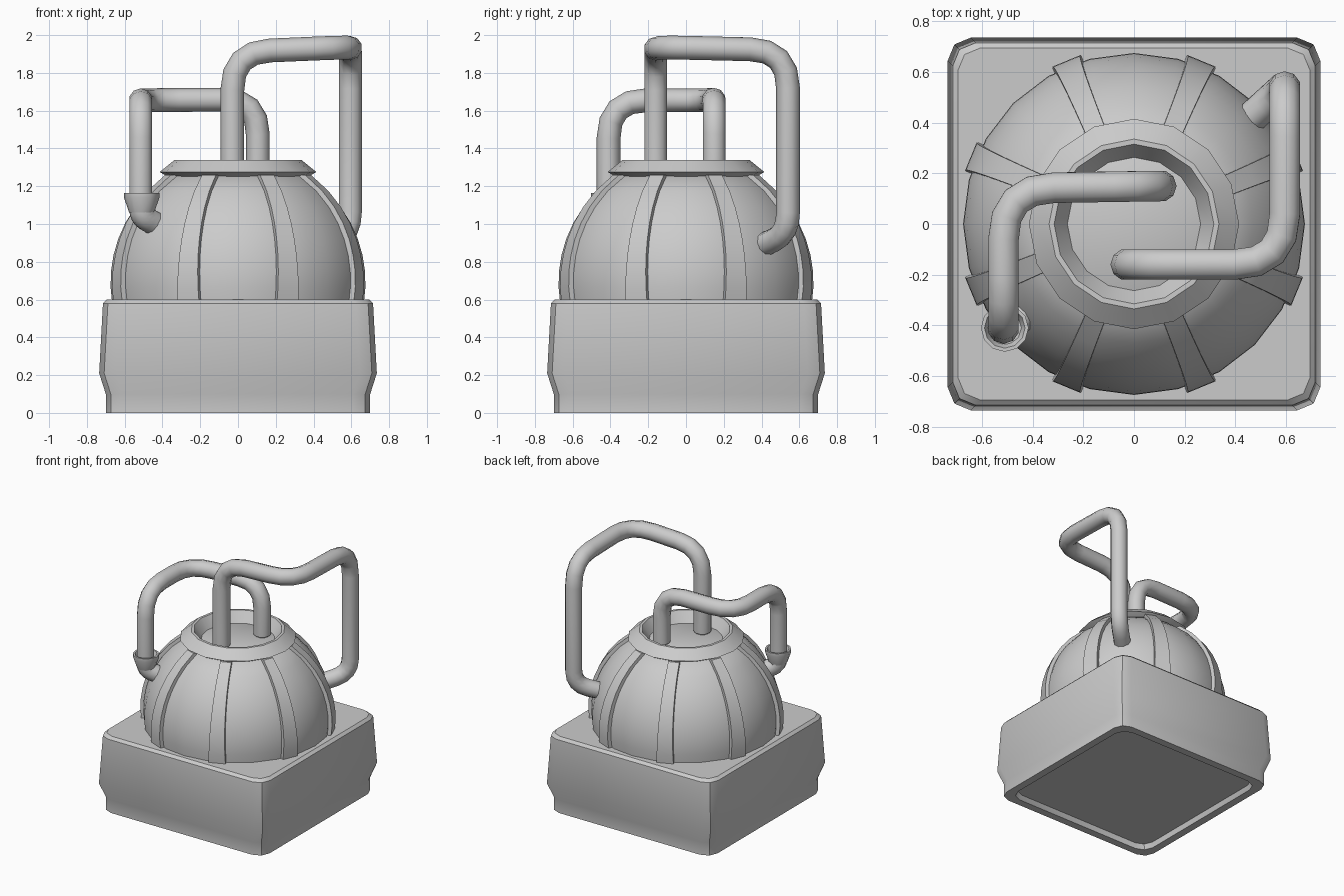
import bpy, bmesh, math
from mathutils import Vector

cube = bpy.data.objects.get("Cube")
if cube:
    bpy.data.objects.remove(cube, do_unlink=True)

GREY = (0.6, 0.6, 0.6, 1)
mat = bpy.data.materials.new("light grey")
mat.use_nodes = True
mat.diffuse_color = GREY
mat.node_tree.nodes["Principled BSDF"].inputs["Base Color"].default_value = GREY


def finish(name, mesh, angle=35):
    """Link a mesh, give it the material and smooth it, keeping hard edges."""
    ob = bpy.data.objects.new(name, mesh)
    bpy.context.collection.objects.link(ob)
    mesh.materials.clear()
    mesh.materials.append(mat)
    bpy.ops.object.select_all(action='DESELECT')
    ob.select_set(True)
    bpy.context.view_layer.objects.active = ob
    bpy.ops.object.shade_smooth_by_angle(angle=math.radians(angle))
    return ob


def loft(name, rings, angle=35, cap_start=True, cap_end=True):
    """Skin a list of equal-length closed rings."""
    bm = bmesh.new()
    loops = [[bm.verts.new(p) for p in ring] for ring in rings]
    n = len(loops[0])
    for a, b in zip(loops, loops[1:]):
        for i in range(n):
            j = (i + 1) % n
            bm.faces.new((a[i], a[j], b[j], b[i]))
    if cap_start:
        bm.faces.new(loops[0][::-1])
    if cap_end:
        bm.faces.new(loops[-1])
    bmesh.ops.recalc_face_normals(bm, faces=bm.faces)
    mesh = bpy.data.meshes.new(name)
    bm.to_mesh(mesh)
    bm.free()
    return finish(name, mesh, angle)


def circle(r, z, n, x=0, y=0):
    return [(x + r * math.cos(math.tau * i / n), y + r * math.sin(math.tau * i / n), z)
            for i in range(n)]


def rounded_square(h, z, c=0.09):
    """Square ring of half-width h with two-facet rounded corners."""
    ring = []
    for k in range(4):
        for s in range(3):
            a = math.pi / 2 * (k + s / 2)
            q = math.pi / 2 * k + math.pi / 4
            cx = (h - c) * math.copysign(1, math.cos(q))
            cy = (h - c) * math.copysign(1, math.sin(q))
            ring.append((cx + c * math.cos(a), cy + c * math.sin(a), z))
    return ring


def fillet(corners, radius, steps=4):
    """Round the inner corners of a polyline."""
    pts = [Vector(p) for p in corners]
    path = [pts[0]]
    for a, b, c in zip(pts, pts[1:], pts[2:]):
        d = min(radius, (a - b).length * 0.48, (c - b).length * 0.48)
        p, q = b + (a - b).normalized() * d, b + (c - b).normalized() * d
        for i in range(steps + 1):
            t = i / steps
            path.append(p * (1 - t) ** 2 + b * 2 * t * (1 - t) + q * t * t)
    return path + [pts[-1]]


def tube(name, corners, r, bend):
    path = fillet(corners, bend)
    cu = bpy.data.curves.new(name, 'CURVE')
    cu.dimensions = '3D'
    cu.bevel_depth = r
    cu.bevel_resolution = 3
    cu.use_fill_caps = True
    sp = cu.splines.new('POLY')
    sp.points.add(len(path) - 1)
    for pt, p in zip(sp.points, path):
        pt.co = (*p, 1)
    tmp = bpy.data.objects.new(name + "_path", cu)
    mesh = bpy.data.meshes.new_from_object(tmp)
    bpy.data.objects.remove(tmp)
    return finish(name, mesh, 50)


# Square base with a flared skirt and a shallow recess underneath
loft("base", [rounded_square(h, z) for h, z in
              [(0.63, 0.04), (0.64, 0), (0.7, 0), (0.7, 0.1), (0.735, 0.21),
               (0.715, 0.58), (0.695, 0.6)]], 30)

# Dome
DOME_R, DOME_Z = 0.675, 0.69


def dome_radius(z, extra=0):
    return math.sqrt((DOME_R + extra) ** 2 - (z - DOME_Z) ** 2)


heights = [0.58 + 0.68 * i / 8 for i in range(9)]
loft("dome", [circle(dome_radius(z), z, 24) for z in heights], 40)

# Eight tapering ribs running down the dome
for k in range(8):
    a = math.radians(22.5 + 45 * k)
    out = Vector((math.cos(a), math.sin(a), 0))
    side = Vector((-math.sin(a), math.cos(a), 0))
    rings = []
    for i, z in enumerate(heights):
        w = 0.062 - 0.022 * i / 8
        r0, r1 = dome_radius(z) - 0.04, dome_radius(z, 0.022)
        rings.append([out * r + side * s + Vector((0, 0, z))
                      for r, s in ((r0, -w), (r1, -w), (r1, w), (r0, w))])
    loft(f"rib_{k + 1}", rings, 40)

# Collar on the dome with a sunken floor
loft("collar", [circle(r, z, 16) for r, z in
                [(0.34, 1.24), (0.37, 1.25), (0.415, 1.275), (0.335, 1.34),
                 (0.315, 1.34), (0.25, 1.24)]], 30)

# Tall pipe from the collar to the back left of the dome
tube("tall_pipe", [(-0.03, -0.16, 1.27), (-0.03, -0.16, 1.91), (0.595, -0.16, 1.937),
                   (0.595, 0.54, 1.92), (0.595, 0.54, 0.95), (0.43, 0.39, 0.88)],
     0.063, 0.2)

# Short pipe from the collar to the front right of the dome
tube("short_pipe", [(0.105, 0.15, 1.27), (0.105, 0.15, 1.66), (-0.515, 0.14, 1.655),
                    (-0.515, -0.41, 1.655), (-0.515, -0.41, 1.1)], 0.063, 0.2)

# Narrow stubs where the pipes meet the collar floor
for name, x, y in (("tall_pipe_stub", -0.03, -0.16), ("short_pipe_stub", 0.105, 0.15)):
    loft(name, [circle(0.05, z, 10, x, y) for z in (1.22, 1.3)])

# Elbow and flared cup at the end of the short pipe
tube("elbow", [(-0.51, -0.41, 1.13), (-0.51, -0.41, 1.04), (-0.4, -0.33, 0.98)], 0.066, 0.08)
loft("elbow_cup", [circle(r, z, 12, -0.51, -0.41) for r, z in
                   [(0.066, 1.06), (0.094, 1.14), (0.094, 1.165), (0.08, 1.165), (0.062, 1.12)]])
